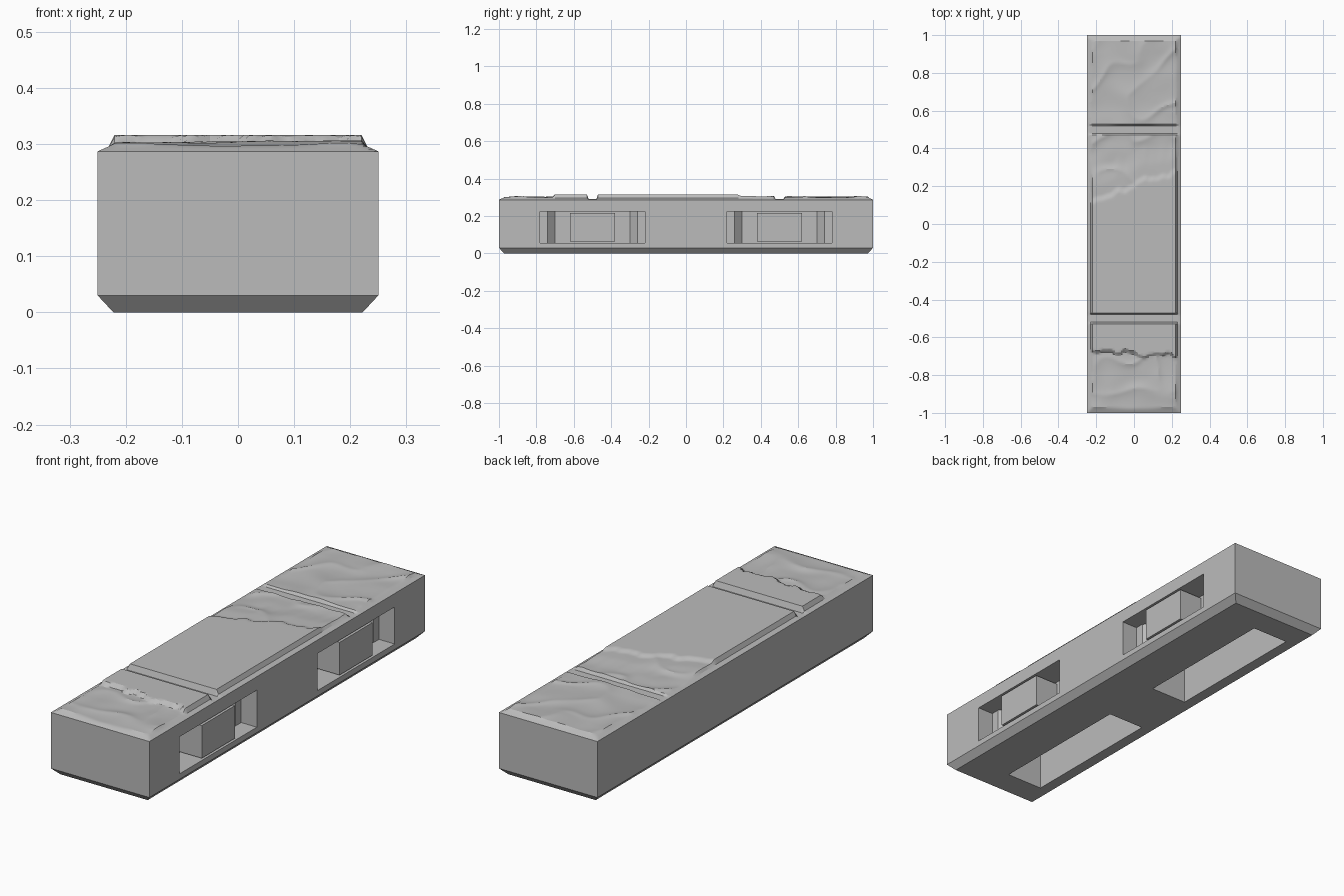
import bpy, bmesh, math
from mathutils import Vector, noise

if "Cube" in bpy.data.objects:
    bpy.data.objects.remove(bpy.data.objects["Cube"])

stone = bpy.data.materials.new("stone_grey")
stone.use_nodes = True
GREY = (0.5, 0.5, 0.5, 1)
stone.diffuse_color = GREY
stone.node_tree.nodes["Principled BSDF"].inputs["Base Color"].default_value = GREY

HALF_X, HALF_Y, RIM = 0.25, 1.0, 0.287


def make_object(name, bm):
    bmesh.ops.recalc_face_normals(bm, faces=bm.faces)
    mesh = bpy.data.meshes.new(name)
    bm.to_mesh(mesh)
    bm.free()
    mesh.materials.append(stone)
    obj = bpy.data.objects.new(name, mesh)
    bpy.context.collection.objects.link(obj)
    return obj


def prism(name, outline, z0, z1):
    bm = bmesh.new()
    face = bm.faces.new([bm.verts.new((x, y, z0)) for x, y in outline])
    top = bmesh.ops.extrude_face_region(bm, geom=[face])["geom"]
    verts = [v for v in top if isinstance(v, bmesh.types.BMVert)]
    bmesh.ops.translate(bm, verts=verts, vec=(0, 0, z1 - z0))
    return make_object(name, bm)


def rect(x0, x1, y0, y1):
    return [(x0, y0), (x1, y0), (x1, y1), (x0, y1)]


# Body: block with a chamfered underside
body = prism("body", rect(-HALF_X, HALF_X, -HALF_Y, HALF_Y), 0.03, RIM)
bm = bmesh.new()
bm.from_mesh(body.data)
bm.faces.ensure_lookup_table()
bottom = min(bm.faces, key=lambda f: f.calc_center_median().z)
foot = bmesh.ops.extrude_face_region(bm, geom=[bottom])["geom"]
for v in [g for g in foot if isinstance(g, bmesh.types.BMVert)]:
    v.co = (v.co.x - math.copysign(0.028, v.co.x),
            v.co.y - math.copysign(0.028, v.co.y), 0)
bmesh.ops.delete(bm, geom=[bottom] if bottom.is_valid else [], context="FACES_ONLY")
bmesh.ops.recalc_face_normals(bm, faces=bm.faces)
bm.to_mesh(body.data)
bm.free()


def cut(cutter):
    mod = body.modifiers.new("cut", "BOOLEAN")
    mod.operation, mod.solver, mod.object = "DIFFERENCE", "EXACT", cutter
    bpy.context.view_layer.objects.active = body
    bpy.ops.object.modifier_apply(modifier=mod.name)
    bpy.data.objects.remove(cutter)


# Connector pockets on the side, hollows in the underside, and locking blocks
for cy, end in ((-0.5, "front"), (0.5, "back")):
    half = [(0.3, 0.28), (0.17, 0.28), (0.17, 0.24), (0.13, 0.2)]
    outline = [(x, cy + y) for x, y in half] + [(x, cy - y) for x, y in reversed(half)]
    cut(prism("pocket_cutter", outline, 0.055, 0.225))
    cut(prism("hollow_cutter", rect(-0.17, 0.015, cy - 0.352, cy + 0.352), -0.05, 0.19))
    prism(end + "_lock_block", rect(0.12, HALF_X, cy - 0.12, cy + 0.12), 0.065, 0.215)

# Open the body top so the paving closes it
bm = bmesh.new()
bm.from_mesh(body.data)
bmesh.ops.delete(bm, context="FACES", geom=[
    f for f in bm.faces if f.normal.z > 0.9 and f.calc_center_median().z > RIM - 0.005])
bm.to_mesh(body.data)
bm.free()


# Paving: three bevelled slabs, partly worn down to rubble
def step(a, b, t):
    t = min(max((t - a) / (b - a), 0), 1)
    return t * t * (3 - 2 * t)


def fractal(x, y, scale, seed):
    return noise.noise(Vector((x * scale, y * scale, seed)))


def slab_height(x, y):
    border = min(HALF_X - abs(x), HALF_Y - abs(y))
    floor = RIM + 0.009 * min(border / 0.02, 1)
    seam = abs(abs(y) - 0.5)
    if seam < 0.0201:
        floor = min(floor, 0.29)
    rise = min(border - 0.02, seam - 0.02) / 0.01
    return floor + (0.316 - floor) * min(max(rise, 0), 1)


def rubble_height(x, y):
    warp = 0.08 * fractal(x, y, 5, 2.0)
    ridge = 1 - abs(fractal(x + warp, y - warp, 4.5, 7.0)) * 2
    lean = 0.008 * (x + 0.05)
    return 0.2975 + lean + 0.007 * ridge ** 3 + 0.004 * fractal(x, y, 9, 4.0)


def paving_height(x, y):
    wobble = 0.05 * fractal(x, 0.0, 9, 3.0) + 0.015 * fractal(x, 0.0, 30, 5.0)
    if y < -0.5:
        worn = step(-0.67, -0.69, y + 0.1 * max(x, 0) + wobble)
    elif y < 0.5:
        start = 0.1 + 0.35 * (x + HALF_X) + wobble
        worn = 0.55 * step(start, start + 0.03, y) + 0.45 * step(start + 0.08, start + 0.2, y)
    else:
        worn = 1
    broken = 0.316 * (1 - worn) + rubble_height(x, y) * worn
    return max(min(slab_height(x, y), broken), RIM)


NX, NY = 50, 200
bm = bmesh.new()
rows = []
for j in range(NY + 1):
    y = HALF_Y * (2 * j / NY - 1)
    xs = [HALF_X * (2 * i / NX - 1) for i in range(NX + 1)]
    rows.append([bm.verts.new((x, y, paving_height(x, y))) for x in xs])
for low, high in zip(rows, rows[1:]):
    for i in range(NX):
        bm.faces.new((low[i], low[i + 1], high[i + 1], high[i]))
paving = make_object("paving", bm)
if paving.data.polygons[0].normal.z < 0:
    paving.data.flip_normals()

# Soft rubble with crisp slab edges
bpy.ops.object.select_all(action="DESELECT")
paving.select_set(True)
bpy.context.view_layer.objects.active = paving
bpy.ops.object.shade_smooth_by_angle(angle=math.radians(22))
